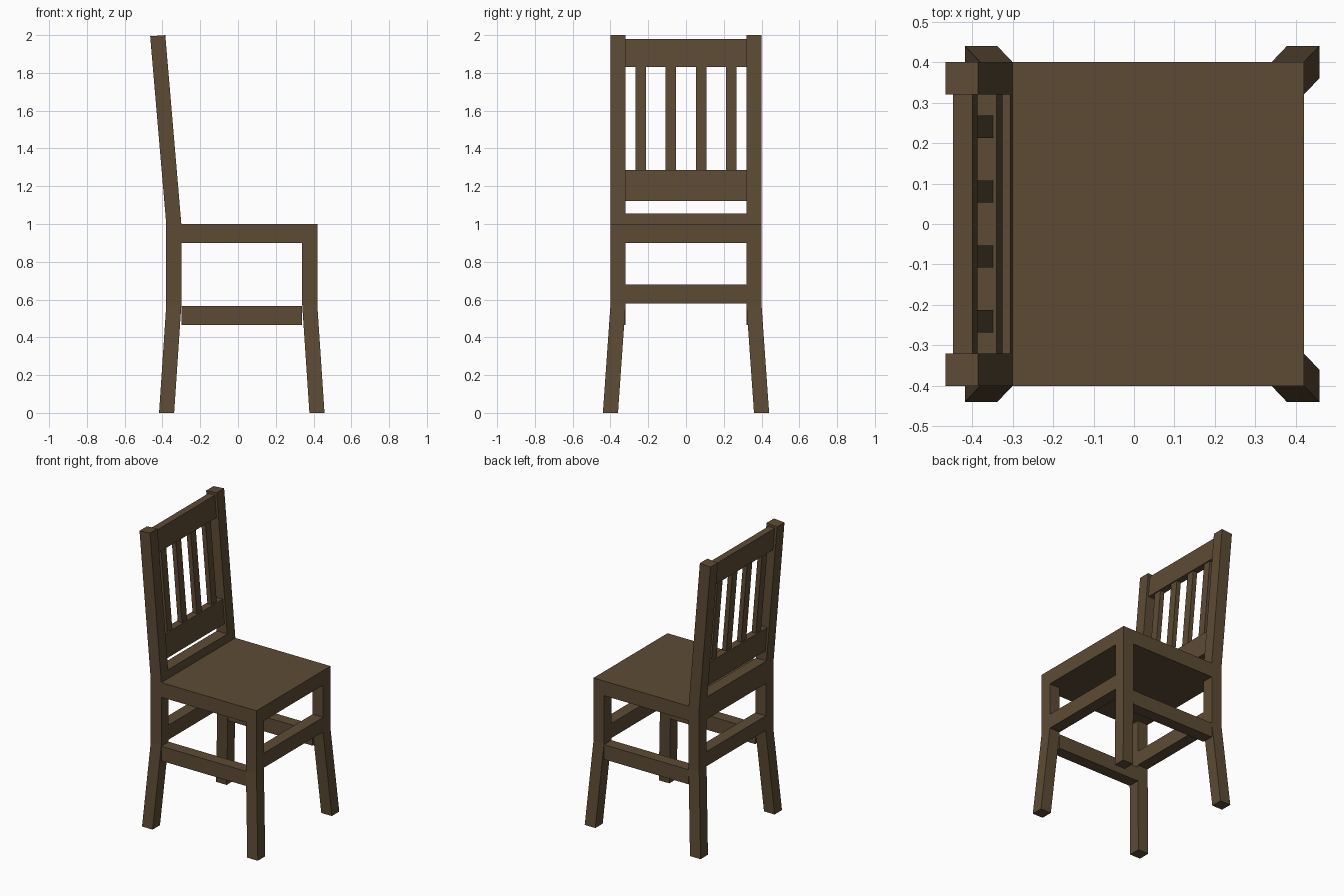
import bpy, bmesh

if "Cube" in bpy.data.objects:
    bpy.data.objects.remove(bpy.data.objects["Cube"])

wood = bpy.data.materials.new("dark brown wood")
wood.diffuse_color = (0.11, 0.071, 0.035, 1)
wood.use_nodes = True
wood.node_tree.nodes["Principled BSDF"].inputs["Base Color"].default_value = wood.diffuse_color


def loft(name, sections):
    """Skin a stack of rectangles (x0, x1, y0, y1, z at x0, z at x1)."""
    bm = bmesh.new()
    rings = []
    for x0, x1, y0, y1, za, zb in sections:
        rings.append([bm.verts.new(p) for p in
                      ((x0, y0, za), (x1, y0, zb), (x1, y1, zb), (x0, y1, za))])
    for a, b in zip(rings, rings[1:]):
        for i in range(4):
            j = (i + 1) % 4
            bm.faces.new((a[i], a[j], b[j], b[i]))
    bm.faces.new(rings[0][::-1])
    bm.faces.new(rings[-1])
    bmesh.ops.recalc_face_normals(bm, faces=bm.faces)
    mesh = bpy.data.meshes.new(name)
    bm.to_mesh(mesh)
    bm.free()
    mesh.materials.append(wood)
    ob = bpy.data.objects.new(name, mesh)
    bpy.context.collection.objects.link(ob)
    return ob


def box(name, x0, x1, y0, y1, z0, z1):
    return loft(name, [(x0, x1, y0, y1, z0, z0), (x0, x1, y0, y1, z1, z1)])


def leaning(name, inset, y0, y1, z0, z1, tilt=0.0):
    """Bar following the backward lean of the chair back."""
    secs = []
    for z, t in ((z0, 0), (z1, tilt)):
        lean = -0.085 * (z - 1)
        secs.append((-0.38 + lean + inset, -0.30 + lean - inset, y0, y1, z - t, z))
    return loft(name, secs)


# Seat
box("seat", -0.38, 0.42, -0.4, 0.4, 0.90, 1.0)

for s, side in ((-1, "near"), (1, "far")):
    ya, yb = sorted((0.32 * s, 0.40 * s))
    f = 0.04 * s
    # Legs, straight above and splayed below the stretchers
    for x0, dx, end in ((-0.38, -0.038, "back"), (0.34, 0.038, "front")):
        loft(f"{end}_leg_{side}", [
            (x0 + dx, x0 + dx + 0.08, ya + f, yb + f, 0, 0),
            (x0, x0 + 0.08, ya, yb, 0.57, 0.57),
            (x0, x0 + 0.08, ya, yb, 0.90, 0.90)])
    # Side stretcher and back post
    box(f"side_stretcher_{side}", -0.30, 0.34, ya, yb, 0.465, 0.565)
    leaning(f"back_post_{side}", 0, ya, yb, 1.0, 2.0, 0.006)

# Front and back stretchers
for x0, end in ((-0.38, "back"), (0.34, "front")):
    box(f"{end}_stretcher", x0, x0 + 0.08, -0.32, 0.32, 0.58, 0.68)

# Back rails
leaning("base_rail", 0, -0.32, 0.32, 1.0, 1.056)
leaning("lower_back_rail", 0.015, -0.32, 0.32, 1.122, 1.285)
leaning("top_back_rail", 0.016, -0.32, 0.32, 1.83, 1.98)

# Back slats
for i in range(4):
    y = -0.24 + 0.16 * i
    leaning(f"back_slat_{i + 1}", 0.024, y - 0.0275, y + 0.0275, 1.285, 1.83)
